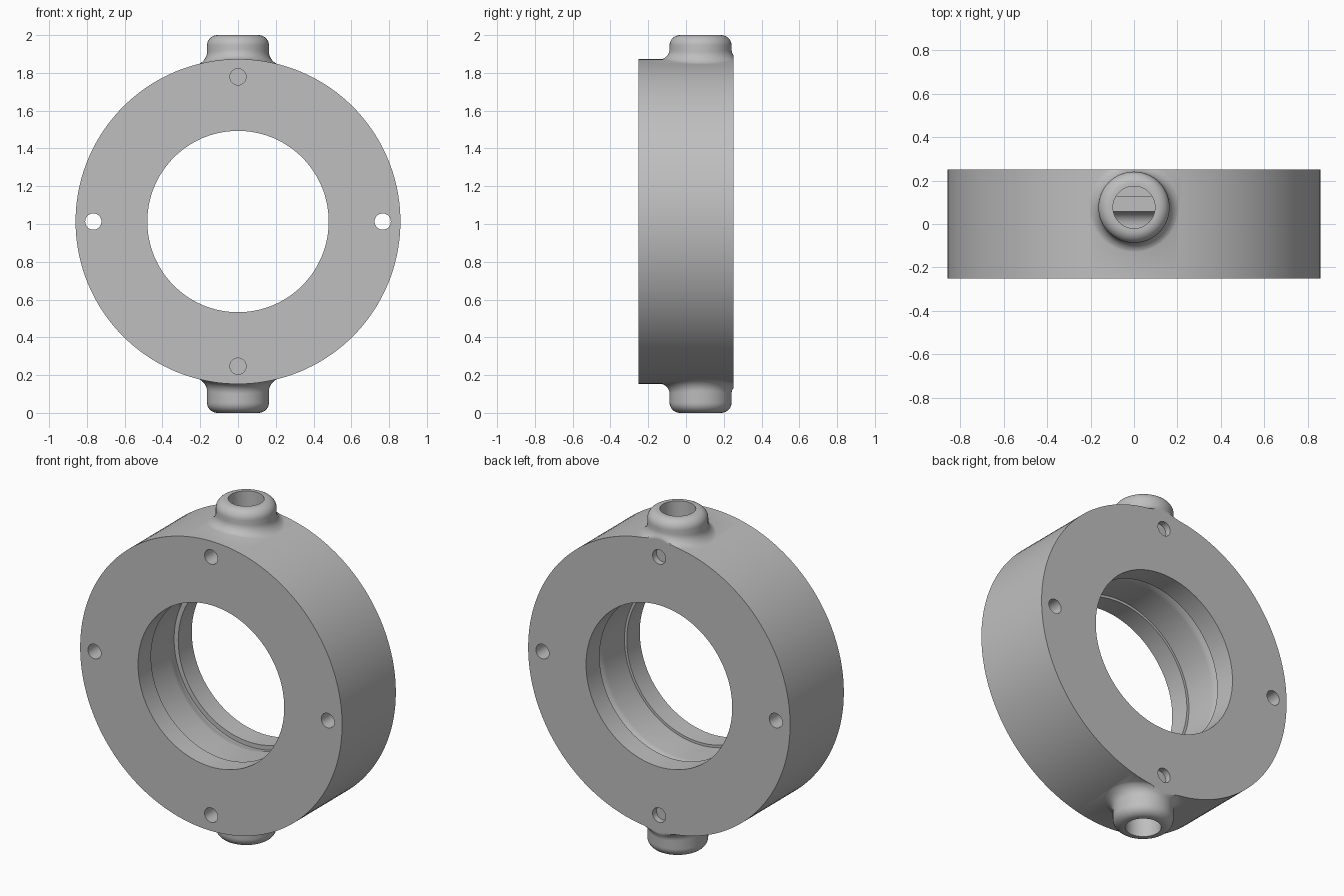
import bpy, bmesh, math
from mathutils import Matrix, Vector

cube = bpy.data.objects.get("Cube")
if cube:
    bpy.data.objects.remove(cube, do_unlink=True)

CZ = 1.013        # height of the ring axis
R = 0.86          # outer radius
HALF = 0.252      # half depth
BY = 0.077        # boss centre in y
BORE = 0.097

grey = bpy.data.materials.new("plain_grey")
grey.use_nodes = True
colour = (0.52, 0.52, 0.52, 1)
grey.diffuse_color = colour
grey.node_tree.nodes["Principled BSDF"].inputs["Base Color"].default_value = colour


def make(name, bm):
    bmesh.ops.recalc_face_normals(bm, faces=bm.faces)
    mesh = bpy.data.meshes.new(name)
    bm.to_mesh(mesh)
    bm.free()
    mesh.materials.append(grey)
    obj = bpy.data.objects.new(name, mesh)
    bpy.context.collection.objects.link(obj)
    return obj


def bridge(bm, rings, closed=False):
    pairs = list(zip(rings, rings[1:]))
    if closed:
        pairs.append((rings[-1], rings[0]))
    for a, b in pairs:
        n = len(a)
        for i in range(n):
            j = (i + 1) % n
            bm.faces.new((a[i], a[j], b[j], b[i]))


def ring_body():
    # Closed section of (radius, y), turned about the y axis
    groove = [(0.507 - 0.012 * (1 - math.cos(math.pi * i / 6)) / 2, 0.125 - 0.065 * i / 6)
              for i in range(7)]
    section = [(R, -HALF), (R, HALF), (0.48, HALF), (0.48, 0.125)] + groove
    section += [(0.495, -0.13), (0.48, -0.13), (0.48, -HALF)]
    bm = bmesh.new()
    n = 144
    rings = [[bm.verts.new((r * math.cos(2 * math.pi * i / n), y,
                            CZ + r * math.sin(2 * math.pi * i / n)))
              for i in range(n)] for r, y in section]
    bridge(bm, rings, closed=True)
    return make("ring_body", bm)


def boss(name, sign, height):
    # Round boss whose flared foot follows the ring surface
    n, fillet, edge = 64, 0.055, 0.055
    foot = [(0.164 + fillet * (1 - math.sin(t)), fillet * (1 - math.cos(t)))
            for t in [math.pi / 2 * i / 8 for i in range(9)]]
    cap = [(0.164 - edge * (1 - math.cos(t)), height - edge * (1 - math.sin(t)))
           for t in [math.pi / 2 * i / 8 for i in range(9)]]
    bm = bmesh.new()
    angles = [2 * math.pi * i / n for i in range(n)]

    def ring(radius, level):
        verts = []
        for a in angles:
            x = radius * math.cos(a)
            y = min(BY + radius * math.sin(a), HALF)
            verts.append(bm.verts.new((x, y, CZ + sign * level(x))))
        return verts

    rings = [ring(foot[0][0], lambda x: 0.78)]
    for r, h in foot:
        rings.append(ring(r, lambda x, h=h: math.sqrt(R * R - x * x) + h - 0.002))
    for r, h in cap:
        rings.append(ring(r, lambda x, h=h: h))
    bridge(bm, rings)
    bm.faces.new(rings[0])
    bm.faces.new(rings[-1])
    return make(name, bm)


def cutter(name, start, end, radius, segments=48):
    start, end = Vector(start), Vector(end)
    axis = end - start
    turn = axis.to_track_quat('Z', 'Y').to_matrix().to_4x4()
    bm = bmesh.new()
    bmesh.ops.create_cone(bm, cap_ends=True, segments=segments, radius1=radius,
                          radius2=radius, depth=axis.length,
                          matrix=Matrix.Translation((start + end) / 2) @ turn)
    return make(name, bm)


def combine(target, tool, operation):
    mod = target.modifiers.new(tool.name, 'BOOLEAN')
    mod.operation = operation
    mod.solver = 'EXACT'
    mod.object = tool
    bpy.context.view_layer.objects.active = target
    bpy.ops.object.modifier_apply(modifier=mod.name)
    bpy.data.objects.remove(tool, do_unlink=True)


body = ring_body()
for name, sign, height in (("top_boss", 1, 0.987), ("bottom_boss", -1, 1.013)):
    combine(body, boss(name, sign, height), 'UNION')
    combine(body, cutter("port_bore", (0, BY, CZ + sign * 0.58),
                         (0, BY, CZ + sign * 1.1), BORE), 'DIFFERENCE')

# Side bolt holes pass through; top and bottom ones are blind
for s in (-1, 1):
    x = s * 0.766
    combine(body, cutter("side_hole", (x, -0.3, CZ), (x, 0.3, CZ), 0.043, 32), 'DIFFERENCE')
    z = CZ + s * 0.766
    combine(body, cutter("front_hole", (0, -0.3, z), (0, -0.11, z), 0.043, 32), 'DIFFERENCE')
    combine(body, cutter("back_hole", (0, 0.3, z), (0, 0.215, z), 0.043, 32), 'DIFFERENCE')

# Filleted step on the floor of each port
profile = [(0.13, 0.57), (0.13, 0.64), (0.057, 0.64)]
profile += [(0.057 - 0.06 * (1 - math.cos(t)), 0.64 - 0.06 * math.sin(t))
            for t in [math.pi / 2 * i / 8 for i in range(1, 9)]]
profile.append((-0.003, 0.57))
for name, sign in (("top_port_step", 1), ("bottom_port_step", -1)):
    bm = bmesh.new()
    ends = [[bm.verts.new((x, y, CZ + sign * h)) for y, h in profile]
            for x in (-0.096, 0.096)]
    bridge(bm, ends)
    for end in ends:
        bm.faces.new(end)
    make(name, bm)

# Smooth curved faces, keep edges sharp
bpy.ops.object.select_all(action='DESELECT')
for obj in bpy.context.collection.objects:
    if obj.type == 'MESH':
        obj.select_set(True)
bpy.context.view_layer.objects.active = body
bpy.ops.object.shade_smooth_by_angle(angle=math.radians(30))
